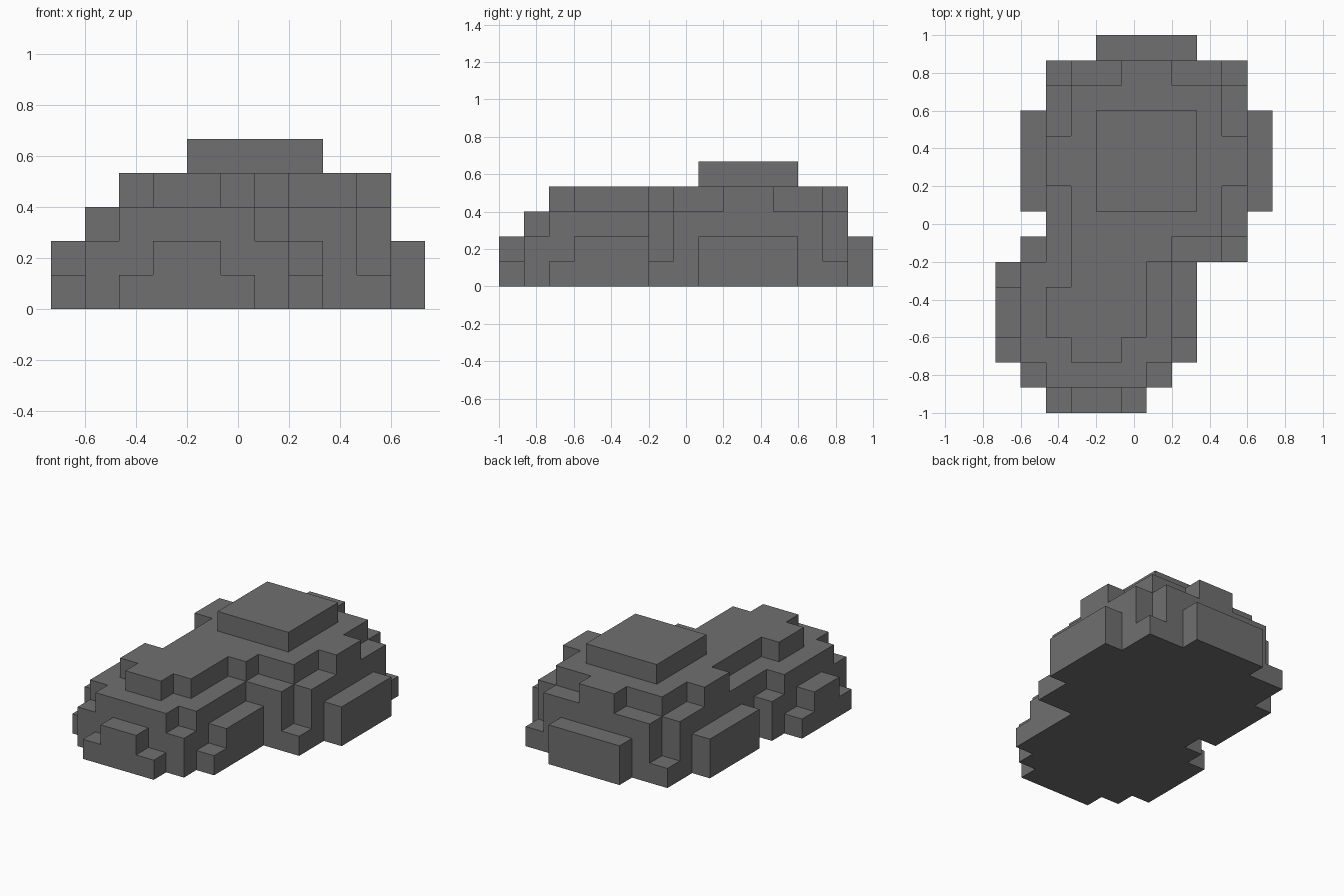
import bpy, bmesh
from mathutils import Vector

if "Cube" in bpy.data.objects:
    bpy.data.objects.remove(bpy.data.objects["Cube"])

U = 2 / 15                      # size of one block
NX, NY, NZ = 11, 15, 5          # block counts
DIRS = [Vector(d) for d in ((1, 0, 0), (-1, 0, 0), (0, 1, 0), (0, -1, 0), (0, 0, 1), (0, 0, -1))]

# Two blocky half-domes: centre x, centre y, radius (in blocks)
DOMES = [(6, 10, 5), (4, 4, 4)]


def in_dome(i, j, k):
    return any((i + .5 - cx) ** 2 + (j + .5 - cy) ** 2 + (k + .5) ** 2 < r * r
               for cx, cy, r in DOMES)


grid = [(i, j, k) for i in range(NX) for j in range(NY) for k in range(NZ)]
cells = {c for c in grid if in_dome(*c)}


def neighbour(c, d):
    return (c[0] + int(d.x), c[1] + int(d.y), c[2] + int(d.z))


# Fill tight pockets in the seam where the domes meet
while True:
    pockets = {c for c in grid if c not in cells
               and sum(neighbour(c, d) in cells for d in DIRS) >= 4}
    if not pockets:
        break
    cells |= pockets

# Outer skin of the block cluster
bm = bmesh.new()
verts = {}


def vert(p):
    key = tuple(round(v * 2) for v in p)
    if key not in verts:
        verts[key] = bm.verts.new(((p.x - NX / 2) * U, (p.y - NY / 2) * U, p.z * U))
    return verts[key]


for c in sorted(cells):
    mid = Vector(c) + Vector((.5, .5, .5))
    for d in DIRS:
        if neighbour(c, d) not in cells:
            a = Vector((d.y, d.z, d.x)) / 2
            b = d.cross(a)
            bm.faces.new([vert(mid + d / 2 + o) for o in (-a - b, a - b, a + b, b - a)])

# Merge coplanar squares into clean flat faces
bm.normal_update()
bmesh.ops.dissolve_limit(bm, angle_limit=0.01, verts=bm.verts[:], edges=bm.edges[:])

mesh = bpy.data.meshes.new("rock")
bm.to_mesh(mesh)
bm.free()
stone = bpy.data.materials.new("stone grey")
stone.diffuse_color = (0.16, 0.16, 0.16, 1)
stone.use_nodes = True
stone.node_tree.nodes["Principled BSDF"].inputs["Base Color"].default_value = stone.diffuse_color
mesh.materials.append(stone)
bpy.context.collection.objects.link(bpy.data.objects.new("rock", mesh))
